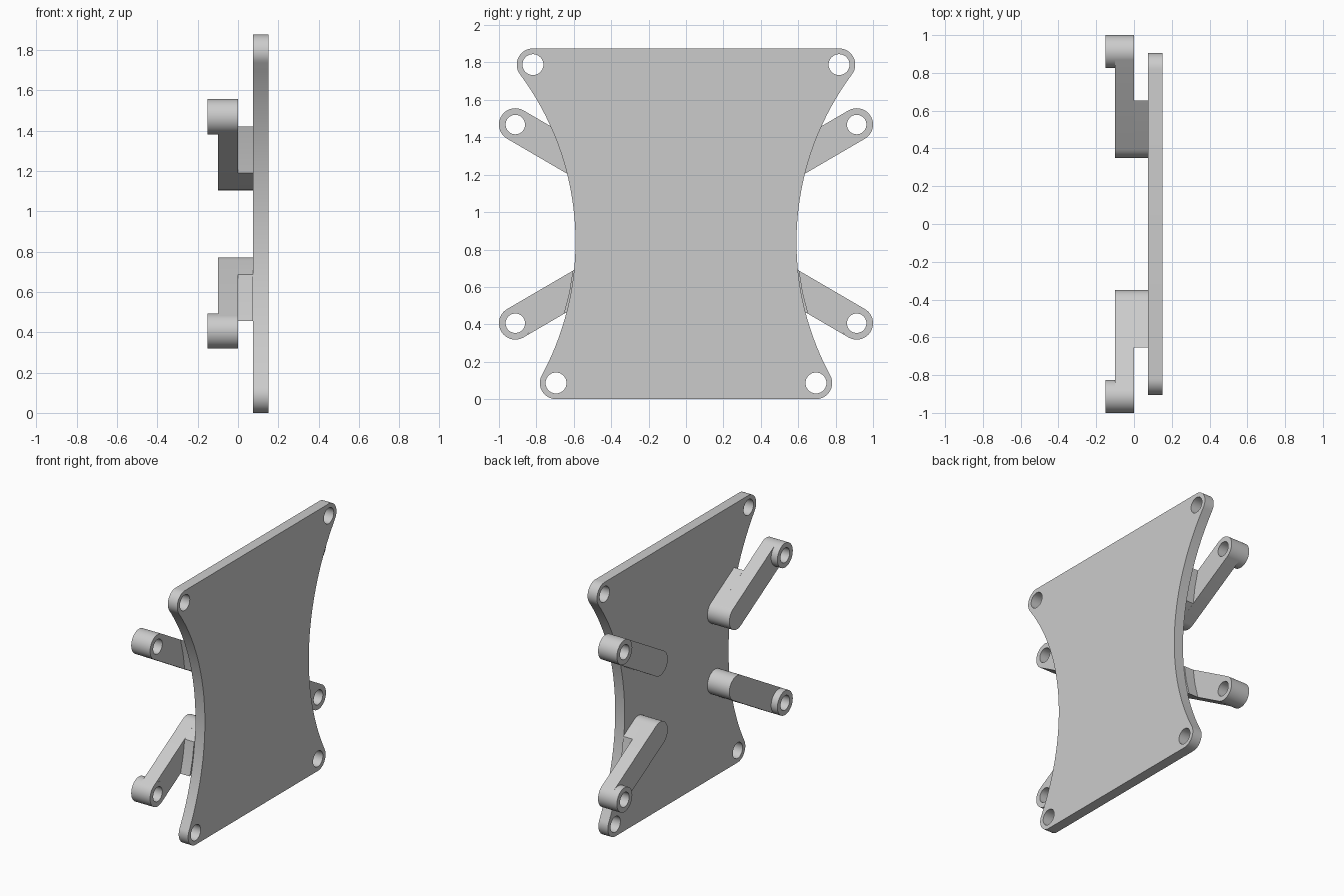
import bpy
import bmesh
from math import sin, cos, pi, atan2, sqrt, hypot
from mathutils import Matrix

if "Cube" in bpy.data.objects:
    bpy.data.objects.remove(bpy.data.objects["Cube"])

grey = bpy.data.materials.new("plain grey")
grey.use_nodes = True
colour = (0.6, 0.6, 0.6, 1)
grey.diffuse_color = colour
grey.node_tree.nodes["Principled BSDF"].inputs["Base Color"].default_value = colour


def arc(c, r, a0, a1, n=16):
    """Points along an arc in the side plane (y, z)."""
    return [(c[0] + r * cos(a0 + (a1 - a0) * i / n),
             c[1] + r * sin(a0 + (a1 - a0) * i / n)) for i in range(n + 1)]


def circle(c, r, n=40):
    return arc(c, r, 0, 2 * pi, n)[:-1]


def slab(name, outlines, x0, x1):
    """Extrude closed (y, z) outlines along x; inner outlines become holes."""
    curve = bpy.data.curves.new(name, 'CURVE')
    curve.dimensions = '2D'
    curve.fill_mode = 'BOTH'
    curve.extrude = (x1 - x0) / 2
    for pts in outlines:
        s = curve.splines.new('POLY')
        s.points.add(len(pts) - 1)
        for p, (y, z) in zip(s.points, pts):
            p.co = (y, z, 0, 1)
        s.use_cyclic_u = True
    temp = bpy.data.objects.new(name, curve)
    bpy.context.collection.objects.link(temp)
    bpy.context.view_layer.update()
    mesh = bpy.data.meshes.new_from_object(
        temp.evaluated_get(bpy.context.evaluated_depsgraph_get()))
    bpy.data.objects.remove(temp)
    # Turn the outline upright and weld the caps to the walls
    mesh.transform(Matrix(((0, 0, 1, (x0 + x1) / 2), (1, 0, 0, 0),
                           (0, 1, 0, 0), (0, 0, 0, 1))))
    bm = bmesh.new()
    bm.from_mesh(mesh)
    bmesh.ops.remove_doubles(bm, verts=bm.verts, dist=1e-5)
    bmesh.ops.recalc_face_normals(bm, faces=bm.faces)
    bm.to_mesh(mesh)
    bm.free()
    mesh.materials.clear()
    mesh.materials.append(grey)
    ob = bpy.data.objects.new(name, mesh)
    bpy.context.collection.objects.link(ob)
    bpy.ops.object.select_all(action='DESELECT')
    ob.select_set(True)
    bpy.context.view_layer.objects.active = ob
    bpy.ops.object.shade_smooth_by_angle(angle=0.6)
    return ob


# Plate: rounded corners joined by a concave arc tangent to both
r, waist = 0.0865, 1.5
top, low = (0.8185, 1.875 - r), (0.695, r)
dy, dz = top[0] - low[0], top[1] - low[1]
gap = hypot(dy, dz)
h = sqrt((waist + r) ** 2 - gap ** 2 / 4)
hub = ((top[0] + low[0]) / 2 + h * dz / gap, (top[1] + low[1]) / 2 - h * dy / gap)
a_top = atan2(hub[1] - top[1], hub[0] - top[0])
a_low = atan2(hub[1] - low[1], hub[0] - low[0])
side = (arc(low, r, -pi / 2, a_low)
        + arc(hub, waist, a_low + pi, a_top + pi, 40)[1:-1]
        + arc(top, r, a_top, pi / 2))
outline = side + [(-y, z) for y, z in reversed(side)]
holes = [circle((s * c[0], c[1]), 0.056) for s in (1, -1) for c in (top, low)]
slab("plate", [outline] + holes, 0.075, 0.15)

# Four arms, mirrored across the middle and about the arm centre height
mid, ra, tilt = 0.937, 0.0875, -pi / 6
inner, outer = (0.4375, 0.683), (0.9125, 0.406)
root = arc(inner, ra, tilt + pi / 2, tilt + 3 * pi / 2)
arm = root + arc(outer, ra, tilt + 3 * pi / 2, tilt + pi / 2)
mount = root + [(0.654, 0.455), (0.624, 0.57), (0.606, 0.685)]
for sy, side_name in ((1, "back"), (-1, "front")):
    for sz, level in ((1, "lower"), (-1, "upper")):
        def place(pts):
            return [(sy * y, mid + sz * (z - mid)) for y, z in pts]
        tag = level + "_" + side_name
        slab(tag + "_arm", [place(arm)], -0.1, 0)
        slab(tag + "_mount", [place(mount)], 0, 0.075)
        slab(tag + "_boss", [place(circle(outer, ra)), place(circle(outer, 0.052))],
             -0.15, 0)
